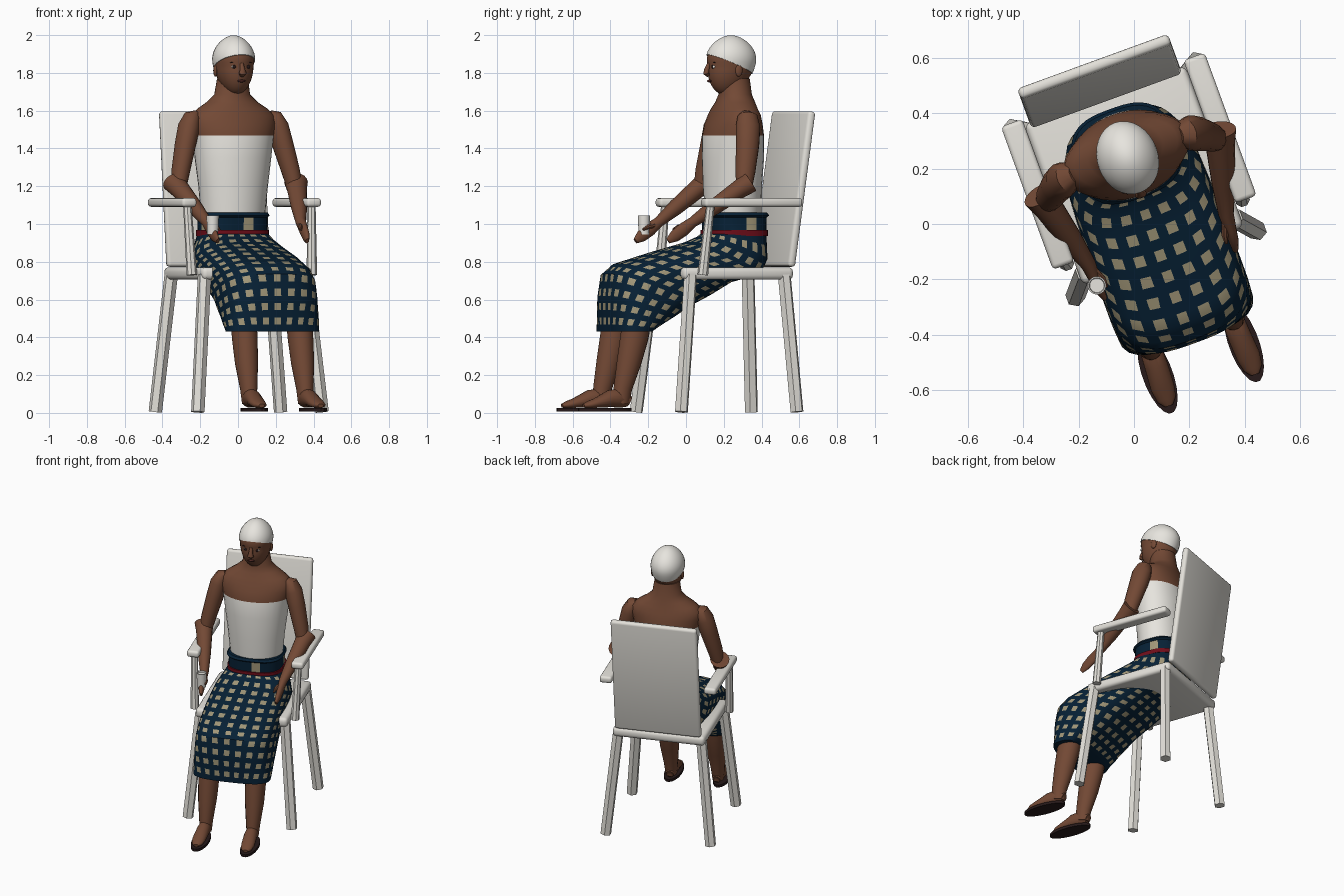
import bpy, bmesh, math
from mathutils import Matrix, Vector

cube = bpy.data.objects.get("Cube")
if cube:
    bpy.data.objects.remove(cube, do_unlink=True)

# Everything is built facing -y around x = 0, then turned as a whole
ROOT = Matrix.Rotation(math.radians(20), 4, 'Z') @ Matrix.Translation((0.06, 0, 0))
made = []


def material(name, r, g, b):
    m = bpy.data.materials.new(name)
    m.use_nodes = True
    m.diffuse_color = (r, g, b, 1)
    bsdf = m.node_tree.nodes["Principled BSDF"]
    bsdf.inputs["Base Color"].default_value = (r, g, b, 1)
    bsdf.inputs["Roughness"].default_value = 0.7
    return m


SKIN = material("brown skin", 0.17, 0.066, 0.035)
WHITE = material("white cloth", 0.84, 0.82, 0.77)
CHAIR = material("chair off white", 0.76, 0.74, 0.69)
NAVY = material("navy cloth", 0.002, 0.015, 0.036)
TAN = material("tan check", 0.36, 0.31, 0.19)
RED = material("dark red sash", 0.16, 0.004, 0.01)
DARK = material("dark sole", 0.02, 0.01, 0.01)
LIPS = material("dark lips", 0.08, 0.022, 0.018)


def finish(name, bm, mats, matrix=None):
    bmesh.ops.recalc_face_normals(bm, faces=bm.faces)
    me = bpy.data.meshes.new(name)
    bm.to_mesh(me)
    bm.free()
    for m in mats:
        me.materials.append(m)
    ob = bpy.data.objects.new(name, me)
    bpy.context.collection.objects.link(ob)
    ob.matrix_world = ROOT @ (matrix or Matrix())
    made.append(ob)
    return ob


def loft(name, rings, mats, rule=None):
    """Skin a list of equal rings; rule(row, column) gives the material slot."""
    bm = bmesh.new()
    vs = [[bm.verts.new(p) for p in ring] for ring in rings]
    n = len(vs[0])
    for j in range(len(vs) - 1):
        for i in range(n):
            k = (i + 1) % n
            f = bm.faces.new((vs[j][i], vs[j][k], vs[j + 1][k], vs[j + 1][i]))
            f.material_index = rule(j, i) if rule else 0
    bm.faces.new(vs[0][::-1])
    bm.faces.new(vs[-1]).material_index = rule(len(vs) - 2, 0) if rule else 0
    return finish(name, bm, mats)


def oval(center, side, other, n=20, power=2.0):
    """Closed superellipse around center."""
    pts = []
    for i in range(n):
        a = math.tau * (i + 0.5) / n
        c, s = math.cos(a), math.sin(a)
        x = math.copysign(abs(c) ** (2 / power), c)
        y = math.copysign(abs(s) ** (2 / power), s)
        pts.append(center + side * x + other * y)
    return pts


def tube(name, path, mat, n=16):
    """Path entries: x, y, z, radius across, radius along the other way."""
    pts = [Vector(p[:3]) for p in path]
    rings = []
    for i, p in enumerate(pts):
        t = (pts[min(i + 1, len(pts) - 1)] - pts[max(i - 1, 0)]).normalized()
        side = Vector((1, 0, 0))
        side = (side - t * side.dot(t)).normalized()
        rings.append(oval(p, side * path[i][3], t.cross(side) * path[i][4], n))
    return loft(name, rings, [mat])


def box(name, center, size, bevel, mat, tilt=0):
    bm = bmesh.new()
    bmesh.ops.create_cube(bm, size=1, matrix=Matrix.Diagonal((*size, 1)))
    bmesh.ops.bevel(bm, geom=bm.edges[:], offset=bevel, segments=3,
                    profile=0.5, affect='EDGES')
    return finish(name, bm, [mat], Matrix.Translation(center) @ Matrix.Rotation(tilt, 4, 'X'))


def ball(name, center, size, mat, u=16, v=10):
    bm = bmesh.new()
    bmesh.ops.create_uvsphere(bm, u_segments=u, v_segments=v, radius=1,
                              matrix=Matrix.Translation(center) @ Matrix.Diagonal((*size, 1)))
    return finish(name, bm, [mat])


# Chair
box("seat", (0, 0.165, 0.738), (0.62, 0.62, 0.066), 0.024, CHAIR)
box("backrest", (0, 0.528, 1.185), (0.58, 0.042, 0.83), 0.017, CHAIR, math.radians(-8))
for s, label in ((1, "left"), (-1, "right")):
    box(label + "_armrest", (s * 0.351, 0.22, 1.114), (0.082, 0.55, 0.046), 0.016, CHAIR)
    tube(label + "_armrest_post", [(s * 0.338, -0.05, 0.73, 0.028, 0.028),
                                   (s * 0.35, -0.01, 1.11, 0.022, 0.022)], CHAIR, 8)
    tube(label + "_front_leg", [(s * 0.35, -0.175, 0.005, 0.036, 0.036),
                                (s * 0.285, -0.10, 0.73, 0.036, 0.036)], CHAIR, 6)
    tube(label + "_back_leg", [(s * 0.353, 0.475, 0.005, 0.036, 0.036),
                               (s * 0.28, 0.43, 0.73, 0.036, 0.036)], CHAIR, 6)

# Torso: white wrap below the chest line, bare shoulders and neck above
torso = [(1.03, 0.245, 0.172, 0.146), (1.2, 0.24, 0.188, 0.152), (1.35, 0.243, 0.208, 0.158),
         (1.468, 0.243, 0.222, 0.155), (1.53, 0.245, 0.238, 0.14), (1.575, 0.25, 0.232, 0.125),
         (1.61, 0.25, 0.195, 0.112), (1.645, 0.255, 0.14, 0.1), (1.685, 0.255, 0.096, 0.088),
         (1.77, 0.25, 0.082, 0.082)]
loft("torso", [oval(Vector((0, y, z)), Vector((a, 0, 0)), Vector((0, b, 0)), 32)
               for z, y, a, b in torso], [WHITE, SKIN], lambda j, i: int(j > 2))


# Skirt: each key is front y, z, back y, z and half width, from hem to waist
def skirt_ring(key, n=40):
    yf, zf, yb, zb, w = key
    front, back = Vector((0, yf, zf)), Vector((0, yb, zb))
    dense = oval((front + back) / 2, Vector((w, 0, 0)), (back - front) / 2, 400, 2.9)
    # Even spacing around the ring keeps the checks regular
    travelled = [0.0]
    for p, q in zip(dense, dense[1:] + dense[:1]):
        travelled.append(travelled[-1] + (q - p).length)
    ring, at = [], 0
    for i in range(n):
        while travelled[at] < travelled[-1] * i / n:
            at += 1
        ring.append(dense[at])
    return ring


keys = [(-0.475, 0.43, -0.265, 0.43, 0.256), (-0.48, 0.62, -0.12, 0.51, 0.26),
        (-0.465, 0.735, -0.02, 0.57, 0.26), (-0.40, 0.79, 0.08, 0.62, 0.258),
        (-0.2, 0.85, 0.2, 0.69, 0.255), (0.0, 0.905, 0.36, 0.73, 0.245),
        (0.07, 0.935, 0.405, 0.81, 0.215), (0.095, 0.955, 0.405, 0.95, 0.178),
        (0.092, 1.035, 0.408, 1.035, 0.176), (0.08, 1.045, 0.42, 1.045, 0.188),
        (0.09, 1.06, 0.41, 1.06, 0.178)]
rings = []
for a, b in zip(keys, keys[1:]):
    if a is keys[7]:
        waist = len(rings)
    span = (math.dist(a[:2], b[:2]) + math.dist(a[2:4], b[2:4])) / 2
    steps = max(1, round(span / 0.037))
    for k in range(steps):
        rings.append(skirt_ring([p + (q - p) * k / steps for p, q in zip(a, b)]))
rings.append(skirt_ring(keys[-1]))
rim = len(rings) - 3


def check(j, i):
    # Small checks on the skirt, a few large blocks on the waistband
    if j >= waist:
        return int(j < rim and i % 10 in (0, 1))
    return int(j % 2 and i % 2)


loft("checked_skirt", rings, [NAVY, TAN], check)
loft("sash", [skirt_ring((0.086, z, 0.414, z, 0.185)) for z in (0.937, 0.967)], [RED])

# Limbs
for s, label in ((1, "left"), (-1, "right")):
    tube(label + "_upper_arm", [(s * 0.205, 0.245, 1.585, 0.02, 0.03), (s * 0.228, 0.242, 1.568, 0.045, 0.055),
                                (s * 0.25, 0.237, 1.515, 0.058, 0.066), (s * 0.275, 0.225, 1.42, 0.056, 0.063),
                                (s * 0.31, 0.2, 1.28, 0.049, 0.054), (s * 0.332, 0.182, 1.17, 0.04, 0.04)], SKIN)
    tube(label + "_forearm", [(s * 0.345, 0.215, 1.222, 0.063, 0.056), (s * 0.33, 0.16, 1.185, 0.053, 0.05),
                              (s * 0.295, 0.03, 1.09, 0.043, 0.042), (s * 0.265, -0.08, 1.01, 0.028, 0.028),
                              (s * 0.262, -0.13, 0.972, 0.022, 0.036), (s * 0.258, -0.18, 0.935, 0.018, 0.032),
                              (s * 0.252, -0.215, 0.91, 0.01, 0.015)], SKIN)
    tube(label + "_thumb", [(s * 0.255, -0.10, 0.995, 0.014, 0.014), (s * 0.235, -0.15, 0.985, 0.013, 0.013),
                            (s * 0.23, -0.18, 0.97, 0.006, 0.006)], SKIN, 8)
    tube(label + "_calf", [(s * 0.156, -0.34, 0.56, 0.07, 0.078), (s * 0.157, -0.37, 0.4, 0.068, 0.076),
                           (s * 0.158, -0.40, 0.27, 0.062, 0.066), (s * 0.158, -0.435, 0.13, 0.046, 0.05),
                           (s * 0.158, -0.445, 0.05, 0.038, 0.046)], SKIN)
    tube(label + "_foot", [(s * 0.157, -0.40, 0.06, 0.026, 0.03), (s * 0.158, -0.44, 0.08, 0.04, 0.053),
                           (s * 0.16, -0.51, 0.075, 0.043, 0.046), (s * 0.165, -0.59, 0.052, 0.044, 0.026),
                           (s * 0.166, -0.635, 0.042, 0.036, 0.019), (s * 0.166, -0.66, 0.038, 0.016, 0.01)], SKIN)
    sole = [oval(Vector((s * 0.166, -0.54, z)), Vector((0.055, 0, 0)), Vector((0, 0.15, 0)), 20)
            for z in (0.008, 0.026)]
    loft(label + "_sole", sole, [DARK])


# Head and close-fitting cap share one egg shape
def head_shape(grow):
    bm = bmesh.new()
    bmesh.ops.create_uvsphere(bm, u_segments=32, v_segments=24, radius=1)
    for v in bm.verts:
        low, high = max(0.0, -v.co.z), max(0.0, v.co.z)
        wide = grow * (1 - 0.1 * low + 0.4 * high * (1 - high))
        v.co = Vector((v.co.x * 0.102 * wide,
                       0.232 + v.co.y * 0.126 * wide - 0.03 * low,
                       1.838 + v.co.z * 0.155 * grow))
    return bm


finish("head", head_shape(1), [SKIN])
bm = head_shape(1.04)
bmesh.ops.bisect_plane(bm, geom=bm.verts[:] + bm.edges[:] + bm.faces[:],
                       plane_co=(0, 0.1, 1.897), plane_no=(0, 0.42, 1), clear_inner=True)
bmesh.ops.holes_fill(bm, edges=[e for e in bm.edges if e.is_boundary])
finish("cap", bm, [WHITE])

# Face
tube("nose", [(0, 0.108, 1.85, 0.01, 0.01), (0, 0.094, 1.815, 0.014, 0.014),
              (0, 0.092, 1.797, 0.022, 0.015), (0, 0.105, 1.785, 0.012, 0.01)], SKIN, 10)
ball("mouth", (0, 0.109, 1.757), (0.024, 0.008, 0.007), LIPS)
for s, label in ((1, "left"), (-1, "right")):
    ball(label + "_eye", (s * 0.04, 0.119, 1.832), (0.014, 0.008, 0.008), WHITE)
    ball(label + "_pupil", (s * 0.04, 0.113, 1.832), (0.009, 0.005, 0.009), DARK)
    ball(label + "_eyebrow", (s * 0.042, 0.12, 1.854), (0.02, 0.006, 0.003), DARK)
    ball(label + "_ear", (s * 0.1, 0.24, 1.812), (0.01, 0.02, 0.032), SKIN)

# Cup in the right hand
cup = [(0.945, 0.029), (1.045, 0.033), (1.045, 0.028), (1.035, 0.026)]
loft("cup", [oval(Vector((-0.262, -0.163, z)), Vector((r, 0, 0)), Vector((0, r, 0)), 20)
             for z, r in cup], [WHITE])

# Smooth the rounded parts, keep hard edges
bpy.ops.object.select_all(action='DESELECT')
for ob in made:
    ob.select_set(True)
bpy.context.view_layer.objects.active = made[0]
bpy.ops.object.shade_smooth_by_angle(angle=math.radians(40))
